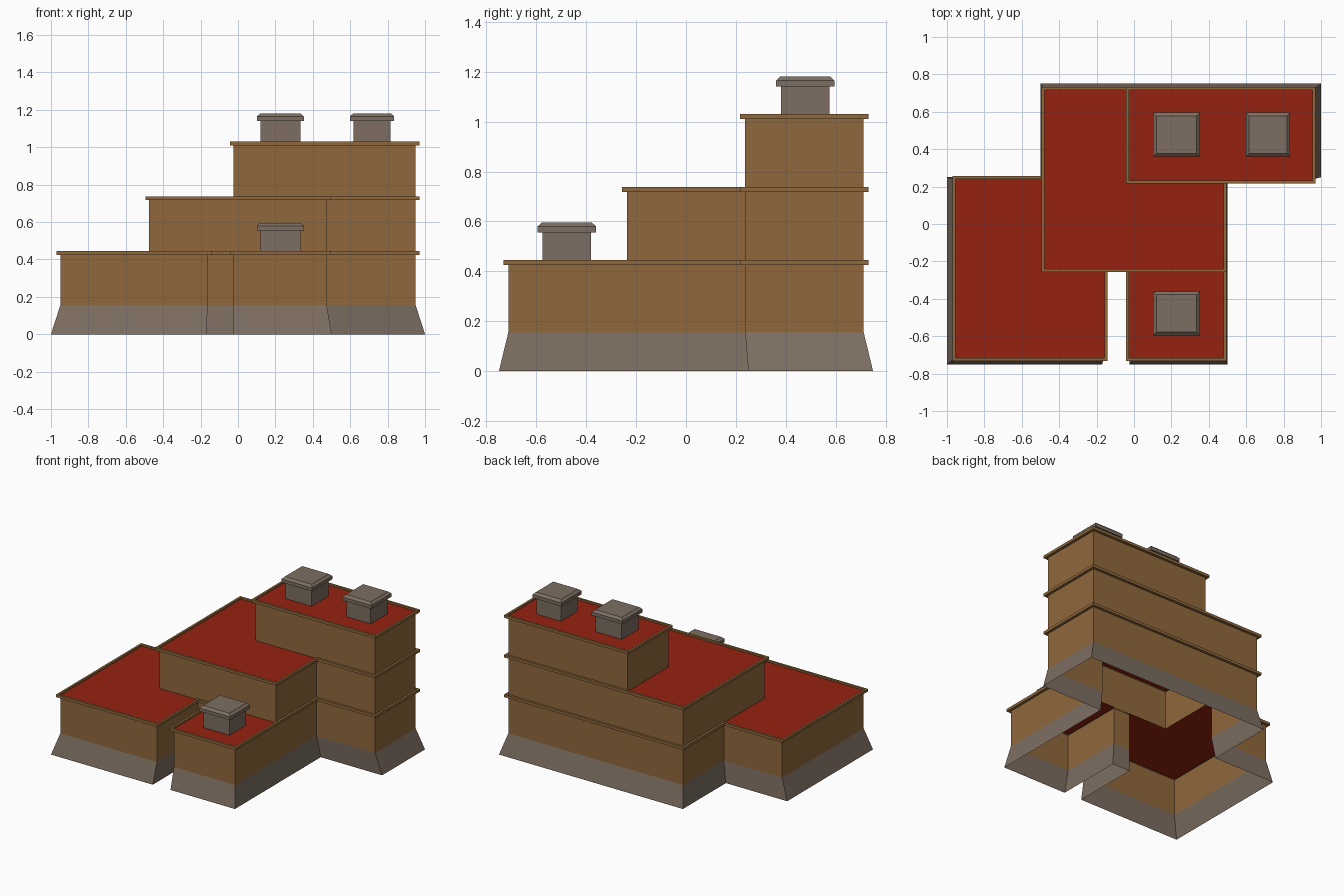
import bpy, bmesh
from mathutils import Vector

if "Cube" in bpy.data.objects:
    bpy.data.objects.remove(bpy.data.objects["Cube"])


def material(name, rgb):
    m = bpy.data.materials.new(name)
    m.diffuse_color = (*rgb, 1)
    m.use_nodes = True
    m.node_tree.nodes["Principled BSDF"].inputs["Base Color"].default_value = m.diffuse_color
    return m


STONE = material("grey_stone", (0.205, 0.158, 0.122))
WALL = material("brown_wall", (0.28, 0.14, 0.045))
ROOF = material("red_roof", (0.30, 0.016, 0.005))
MATS = [STONE, WALL, ROOF]


def finish(name, bm):
    mesh = bpy.data.meshes.new(name)
    bm.to_mesh(mesh)
    bm.free()
    for m in MATS:
        mesh.materials.append(m)
    ob = bpy.data.objects.new(name, mesh)
    bpy.context.collection.objects.link(ob)
    return ob


def offset(pts, d):
    """Mitred outset of a right-angled counter-clockwise outline."""
    out = []
    for i, p in enumerate(pts):
        a = (p - pts[i - 1]).normalized()
        b = (pts[(i + 1) % len(pts)] - p).normalized()
        out.append(p + d * Vector((a.y + b.y, -a.x - b.x)))
    return out


def loft(name, rings, mats, cap=None):
    """Join stacked outlines (points, z) with one material per band."""
    bm = bmesh.new()
    loops = [[bm.verts.new((p.x, p.y, z)) for p in pts] for pts, z in rings]
    for lo, hi, mat in zip(loops, loops[1:], mats):
        for i in range(len(lo)):
            j = (i + 1) % len(lo)
            bm.faces.new((lo[i], lo[j], hi[j], hi[i])).material_index = mat
    if cap is not None:
        bm.faces.new(loops[-1]).material_index = cap
    return finish(name, bm)


def storey(name, pts, z0, top, skirt=False):
    """Walls, overhanging rim and small parapet recess."""
    rings = [(pts, z0), (pts, top - 0.02), (offset(pts, 0.02), top - 0.02),
             (offset(pts, 0.02), top), (offset(pts, 0.004), top),
             (offset(pts, 0.004), top - 0.012)]
    mats = [1] * 5
    if skirt:
        rings.insert(0, ([p / 0.95 for p in pts], 0))
        mats.insert(0, 0)
    loft(name, rings, mats)


def roof(name, rects, z):
    bm = bmesh.new()
    for x0, x1, y0, y1 in rects:
        vs = [bm.verts.new((x, y, z)) for x, y in
              ((x0, y0), (x1, y0), (x1, y1), (x0, y1))]
        bm.faces.new(vs).material_index = 2
    finish(name, bm)


def outline(*pts):
    # ground-plan coordinates; walls sit at 95 percent of them
    return [Vector(p) * 0.95 for p in pts]


# storeys
storey("ground_storey", outline(
    (-1, -.75), (-.17, -.75), (-.17, -.25), (-.025, -.25), (-.025, -.75),
    (.5, -.75), (.5, .25), (1, .25), (1, .75), (-.5, .75), (-.5, .25),
    (-1, .25)), 0.155, 0.445, True)
storey("middle_storey", outline(
    (-.5, -.25), (.5, -.25), (.5, .25), (1, .25), (1, .75), (-.5, .75)),
    0.433, 0.737)
storey("top_storey", outline(
    (-.025, .25), (1, .25), (1, .75), (-.025, .75)), 0.725, 1.03)

# exposed roof areas
roof("ground_roof", [(-.954, -.475, -.7165, .2415),
                     (-.475, -.1575, -.7165, -.2375),
                     (-.0278, .479, -.7165, -.2375)], 0.433)
roof("middle_roof", [(-.479, -.024, -.2415, .7165),
                     (-.024, .479, -.2415, .2375)], 0.725)
roof("top_roof", [(-.0278, .954, .2335, .7165)], 1.018)


# chimneys with bevelled caps
def chimney(name, cx, cy, hx, z):
    def rect(d):
        a, b = hx + d, 0.098 + d
        return [Vector((cx + sx * a, cy + sy * b))
                for sx, sy in ((-1, -1), (1, -1), (1, 1), (-1, 1))]
    rings = [(rect(0), z - 0.012), (rect(0), z + 0.11), (rect(.019), z + 0.11),
             (rect(.019), z + 0.135), (rect(.002), z + 0.151)]
    loft(name, rings, [0] * 4, 0)


chimney("front_chimney", .227, -.478, .106, 0.445)
chimney("back_chimney_inner", .227, .478, .106, 1.03)
chimney("back_chimney_outer", .717, .478, .099, 1.03)
